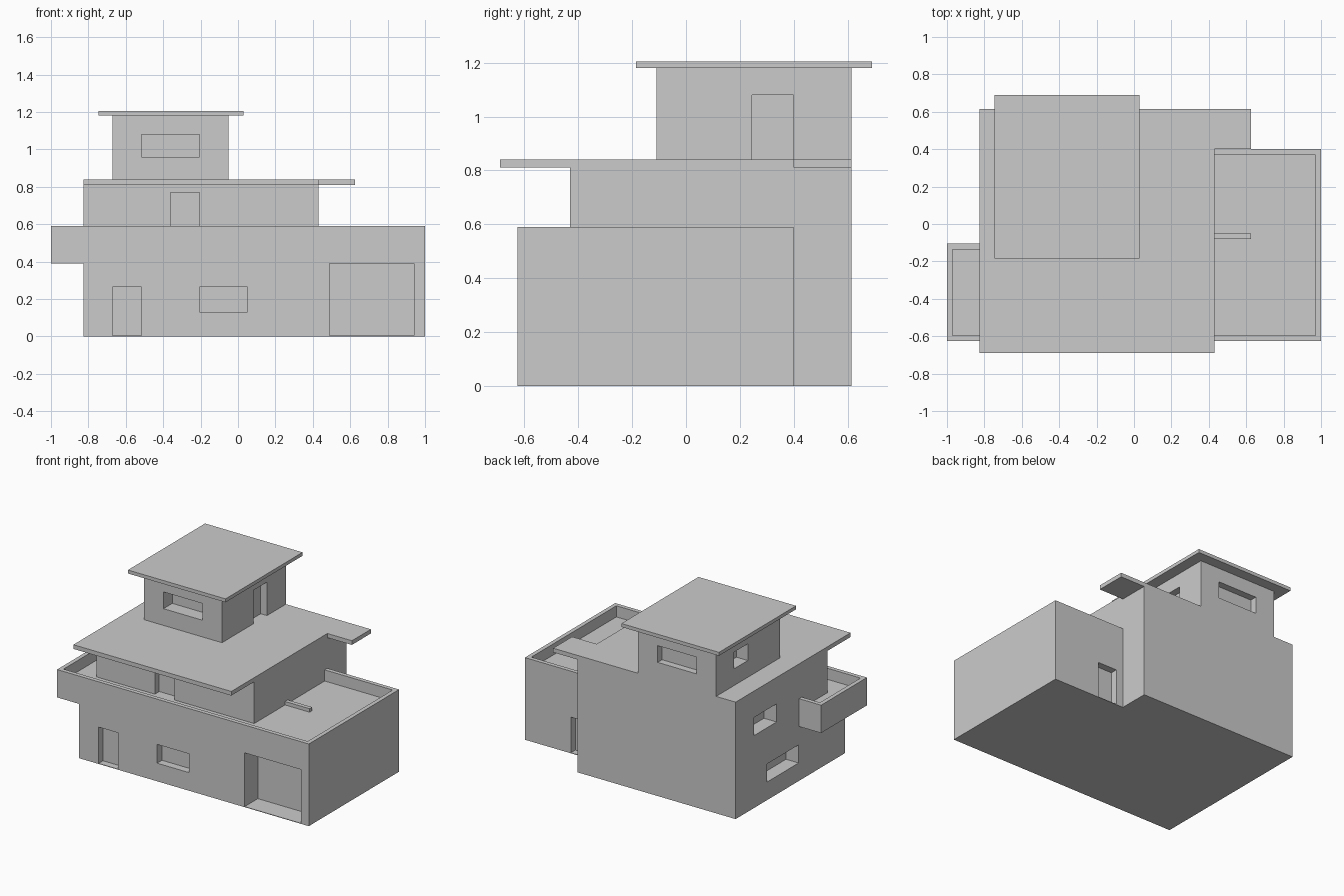
import bpy, bmesh

if "Cube" in bpy.data.objects:
    bpy.data.objects.remove(bpy.data.objects["Cube"])


def prism(name, outline, z0, z1):
    """Closed solid from a counter-clockwise plan outline."""
    bm = bmesh.new()
    face = bm.faces.new([bm.verts.new((x, y, z0)) for x, y in outline])
    top = bmesh.ops.extrude_face_region(bm, geom=[face])["geom"]
    bmesh.ops.translate(bm, vec=(0, 0, z1 - z0),
                        verts=[v for v in top if isinstance(v, bmesh.types.BMVert)])
    bmesh.ops.recalc_face_normals(bm, faces=bm.faces)
    mesh = bpy.data.meshes.new(name)
    bm.to_mesh(mesh)
    bm.free()
    ob = bpy.data.objects.new(name, mesh)
    bpy.context.collection.objects.link(ob)
    return ob


def box(name, x0, x1, y0, y1, z0, z1):
    return prism(name, [(x0, y0), (x1, y0), (x1, y1), (x0, y1)], z0, z1)


def recess(ob, *bounds):
    """Cut a box-shaped opening into a wall."""
    cutter = box("opening_cutter", *bounds)
    cutter.hide_render = True
    mod = ob.modifiers.new("opening", 'BOOLEAN')
    mod.operation, mod.solver, mod.object = 'DIFFERENCE', 'EXACT', cutter
    bpy.context.view_layer.objects.active = ob
    bpy.ops.object.modifier_apply(modifier=mod.name)
    bpy.data.objects.remove(cutter)


L, M, R = -.825, .43, 1.0            # left wall, upper right wall, garage wall
F, G, B = -.625, .40, .615           # front, garage back, rear
DECK, RAIL, SLAB, TOP = .51, .59, .81, .84
O = .06                              # cutter overshoot

# Ground floor with garage wing
ground = prism("ground_floor", [(L, F), (R, F), (R, G), (M, G), (M, B), (L, B)], 0, DECK)
recess(ground, -.67, -.515, F - O, F + .05, .004, .265)      # front door
recess(ground, -.205, .05, F - O, F + .055, .13, .265)       # front window
recess(ground, .49, .94, F - O, F + .15, .004, .39)          # garage door
recess(ground, .485, .635, G - .05, G + O, .004, .26)        # back door
recess(ground, L - O, L + .1, -.10, .26, .13, .26)           # side window

# Side balcony and terrace parapets
box("balcony_base", -1, L, F, -.105, .39, DECK)
t = .03
box("parapet_front", -1, R, F, F + t, DECK, RAIL)
box("parapet_right", R - t, R, F + t, G, DECK, RAIL)
box("parapet_back", M, R - t, G - t, G, DECK, RAIL)
box("parapet_left", -1, -1 + t, F + t, -.105, DECK, RAIL)
box("parapet_balcony_back", -1 + t, L, -.105 - t, -.105, DECK, RAIL)
box("terrace_kerb", M, .625, -.08, -.05, DECK, .535)

# Upper floor
upper = box("upper_floor", L, M, -.43, B, DECK, SLAB)
recess(upper, -.36, -.205, -.43 - O, -.38, DECK - O, .77)    # terrace door
recess(upper, L - O, L + .1, .15, .405, .52, .65)            # side window

# Flat roof with rear right canopy
prism("upper_roof", [(L, -.69), (M, -.69), (M, G), (.625, G), (.625, B), (L, B)], SLAB, TOP)

# Roof room
tower = box("roof_room", -.67, -.05, -.11, B, TOP, 1.18)
recess(tower, -.515, -.205, -.11 - O, -.01, .96, 1.08)       # front window
recess(tower, -.515, -.205, B - .05, B + O, .96, 1.08)       # back window
recess(tower, -.67 - O, -.58, .255, .41, .96, 1.08)          # left window
recess(tower, -.10, -.05 + O, .245, .40, TOP - O, 1.08)      # right door
box("top_roof", -.745, .03, -.185, .69, 1.18, 1.205)
